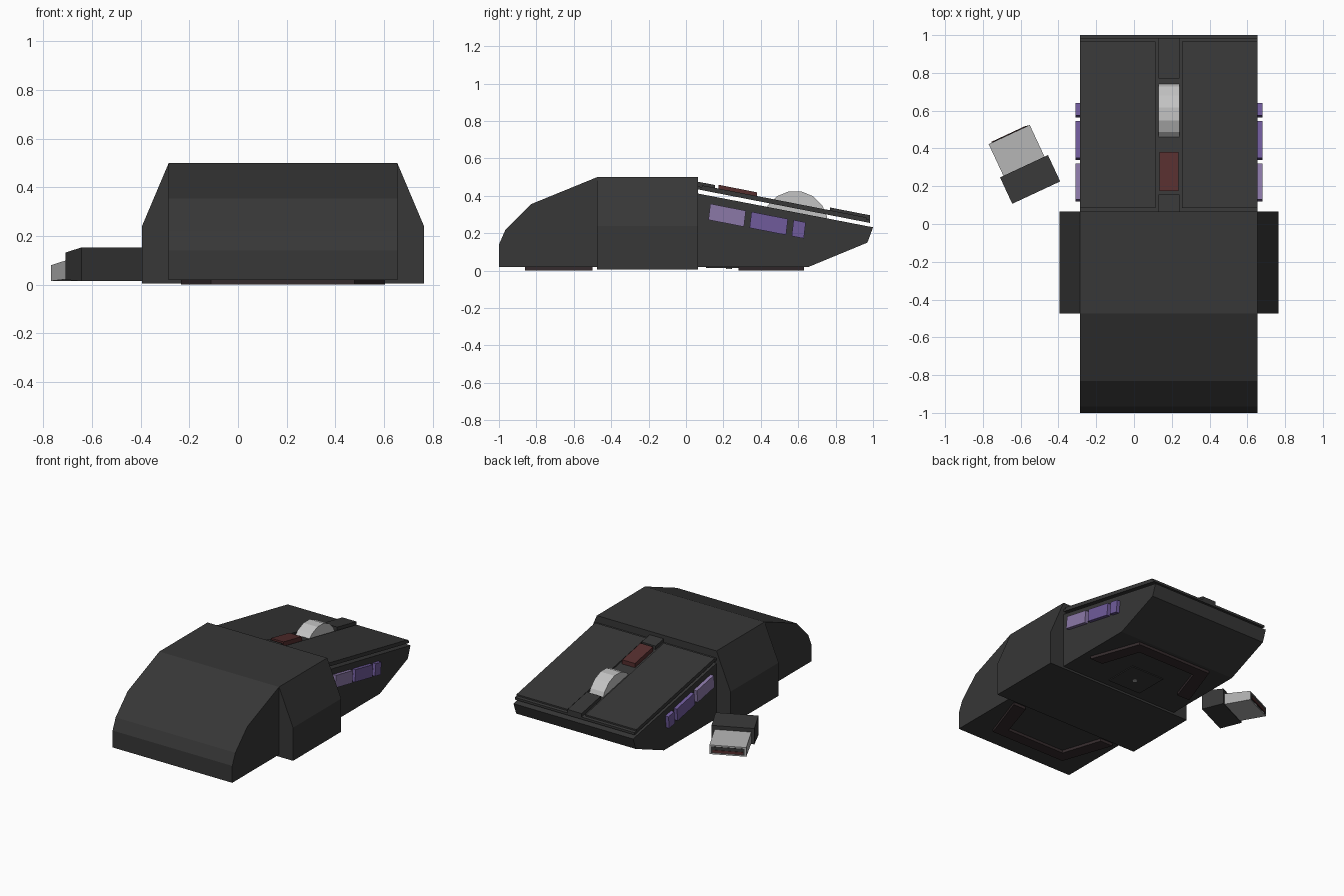
import bpy, bmesh, math
from mathutils import Matrix

cube = bpy.data.objects.get("Cube")
if cube:
    bpy.data.objects.remove(cube, do_unlink=True)


def material(name, r, g, b):
    m = bpy.data.materials.new(name)
    m.use_nodes = True
    m.diffuse_color = (r, g, b, 1)
    m.node_tree.nodes["Principled BSDF"].inputs["Base Color"].default_value = (r, g, b, 1)
    return m


CHARCOAL = material("charcoal", 0.038, 0.038, 0.038)
FOOT = material("foot_brown", 0.035, 0.024, 0.026)
LILAC = material("lilac", 0.26, 0.19, 0.39)
PURPLE = material("purple", 0.16, 0.105, 0.33)
RED = material("dark_red", 0.09, 0.027, 0.027)
RUBBER = material("wheel_grey", 0.55, 0.55, 0.55)
METAL = material("plug_grey", 0.42, 0.42, 0.42)

# Profile planes: the extrusion axis and how (u, v, depth) maps to x, y, z
PLACE = {"x": lambda u, v, d: (d, u, v),
         "y": lambda u, v, d: (u, d, v),
         "z": lambda u, v, d: (u, v, d)}


def prism(name, profile, axis, lo, hi, mat, matrix=None):
    """Extrude a closed profile along an axis from lo to hi."""
    bm = bmesh.new()
    ends = [[bm.verts.new(PLACE[axis](u, v, d)) for u, v in profile] for d in (lo, hi)]
    for ring in ends:
        bm.faces.new(ring)
    n = len(profile)
    for i in range(n):
        j = (i + 1) % n
        bm.faces.new((ends[0][i], ends[0][j], ends[1][j], ends[1][i]))
    bmesh.ops.recalc_face_normals(bm, faces=bm.faces)
    if matrix:
        bm.transform(matrix)
    mesh = bpy.data.meshes.new(name)
    bm.to_mesh(mesh)
    bm.free()
    mesh.materials.append(mat)
    obj = bpy.data.objects.new(name, mesh)
    bpy.context.collection.objects.link(obj)
    return obj


SLOPE = -0.195          # fall of the button deck towards the nose
MID = 0.185             # centre line of the mouse
LEFT, RIGHT = MID - 0.47, MID + 0.47


def slab(name, x0, x1, y0, y1, low, high, mat):
    """Slab parallel to the sloping deck; heights are given at y = 0."""
    pts = [(y0, low + SLOPE * y0), (y1, low + SLOPE * y1),
           (y1, high + SLOPE * y1), (y0, high + SLOPE * y0)]
    return prism(name, pts, "x", x0, x1, mat)


# Main shell: rounded palm end and wedge nose
prism("shell", [(-1, 0.02), (-1, 0.14), (-0.965, 0.22), (-0.83, 0.355), (-0.475, 0.5),
                (-0.46, 0.49), (0.05, 0.49), (0.06, 0.413), (1, 0.232),
                (0.97, 0.15), (0.655, 0.02)], "x", LEFT, RIGHT, CHARCOAL)

# Middle block with flared grips
half = [(0.58, 0.005), (0.58, 0.24), (0.47, 0.5)]
prism("grip_block", [(MID + u, v) for u, v in half] + [(MID - u, v) for u, v in reversed(half)],
      "y", -0.475, 0.065, CHARCOAL)

# Button deck, two click buttons and centre strips
slab("deck", LEFT, RIGHT, 0.06, 0.985, 0.447, 0.463, CHARCOAL)
slab("right_click_button", LEFT, 0.115, 0.085, 0.965, 0.463, 0.473, CHARCOAL)
slab("left_click_button", 0.255, RIGHT, 0.085, 0.965, 0.463, 0.473, CHARCOAL)
slab("rear_strip", 0.13, 0.24, 0.06, 0.155, 0.447, 0.488, CHARCOAL)
slab("front_strip", 0.13, 0.24, 0.77, 0.985, 0.447, 0.488, CHARCOAL)
slab("mode_button", 0.135, 0.235, 0.175, 0.38, 0.46, 0.493, RED)

# Scroll wheel
SIDES = 16
wheel = [(0.583 + 0.175 * math.cos((k + 0.5) * math.tau / SIDES),
          0.252 + 0.175 * math.sin((k + 0.5) * math.tau / SIDES)) for k in range(SIDES)]
prism("scroll_wheel", wheel, "x", 0.13, 0.24, RUBBER)

# Thumb buttons along both sides
for name, y0, y1, mat in (("rear", 0.13, 0.32, LILAC), ("middle", 0.35, 0.545, PURPLE),
                          ("front", 0.575, 0.64, PURPLE)):
    pts = [(y0 - 0.01, 0.297 + SLOPE * y0), (y1 - 0.01, 0.297 + SLOPE * y1),
           (y1, 0.383 + SLOPE * y1), (y0, 0.383 + SLOPE * y0)]
    prism(name + "_side_button_left", pts, "x", RIGHT - 0.01, RIGHT + 0.025, mat)
    prism(name + "_side_button_right", pts, "x", LEFT - 0.025, LEFT + 0.01, mat)

# Glide feet: U-shaped bands, one at each end
for name, y_wide, y_narrow, step in (("nose_foot", 0.28, 0.63, -0.08),
                                     ("palm_foot", -0.5, -0.86, 0.08)):
    outer = [(-0.42, y_wide), (-0.295, y_narrow), (0.295, y_narrow), (0.42, y_wide)]
    inner = [(0.32, y_wide), (0.23, y_narrow + step), (-0.23, y_narrow + step), (-0.32, y_wide)]
    prism(name, [(MID + u, v) for u, v in outer + inner], "z", 0, 0.021, FOOT)

# Sensor
prism("sensor_plate", [(MID + sx * 0.13, 0.24 + sy * 0.12)
                       for sx, sy in ((-1, -1), (1, -1), (1, 1), (-1, 1))],
      "z", 0.014, 0.021, CHARCOAL)
prism("sensor_lens", [(MID + 0.016 * math.cos(k * math.tau / 8),
                       0.23 + 0.016 * math.sin(k * math.tau / 8)) for k in range(8)],
      "z", 0.008, 0.015, METAL)

# Wireless receiver lying beside the mouse
turn = Matrix.Translation((-0.55, 0.236, 0)) @ Matrix.Rotation(math.radians(25), 4, "Z")
prism("receiver_cap", [(-0.077, 0.015), (0.077, 0.02), (0.077, 0.132), (-0.077, 0.153)],
      "x", -0.14, 0.14, CHARCOAL, turn)
prism("receiver_plug", [(0.07, 0.025), (0.262, 0.015), (0.262, 0.08), (0.07, 0.106)],
      "x", -0.12, 0.12, METAL, turn)
prism("plug_opening", [(0.26, 0.024), (0.264, 0.024), (0.264, 0.07), (0.26, 0.07)],
      "x", -0.11, 0.11, CHARCOAL, turn)
prism("plug_tongue", [(0.26, 0.03), (0.267, 0.03), (0.267, 0.047), (0.26, 0.047)],
      "x", -0.1, 0.1, RED, turn)
